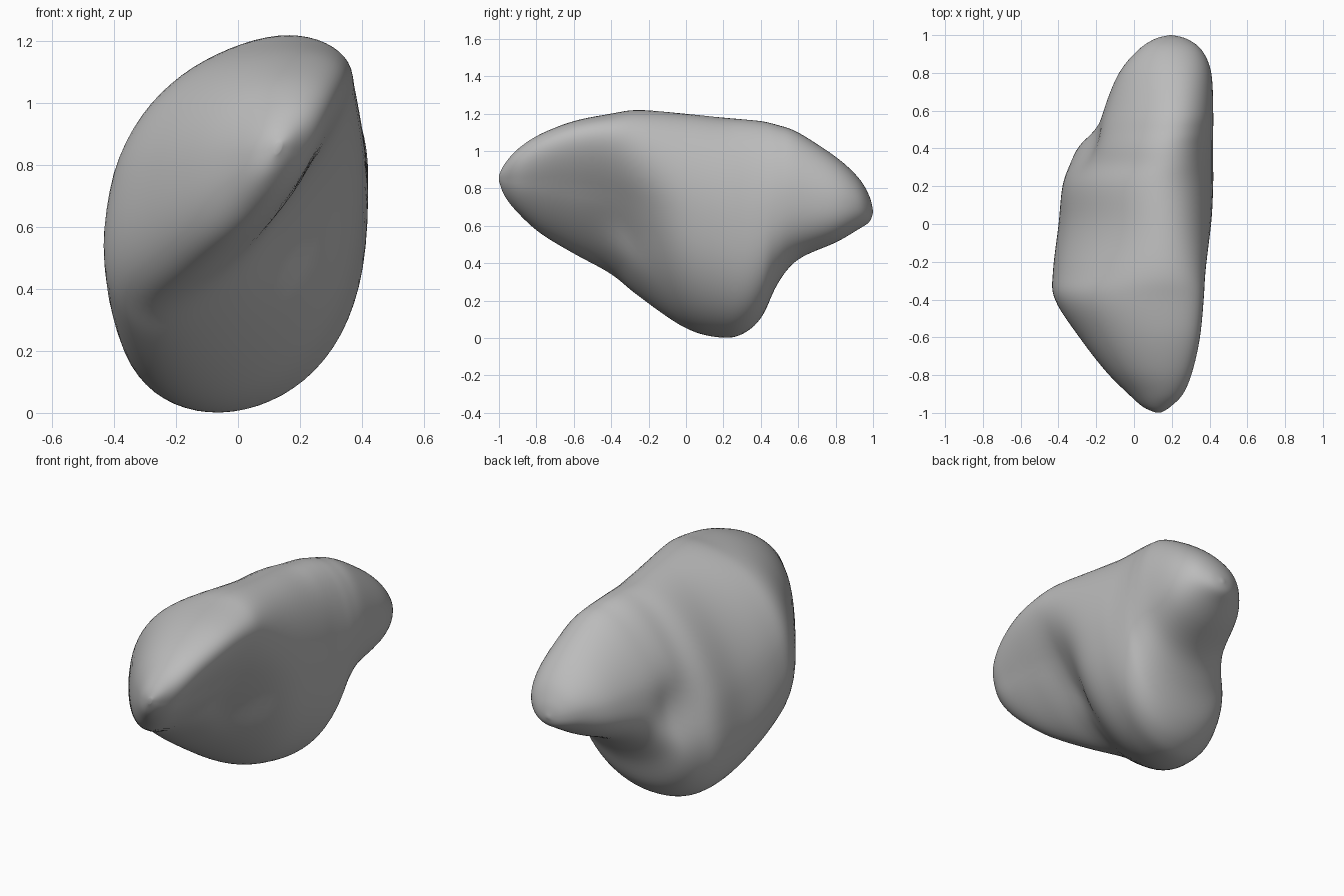
import bpy
import bmesh
import math

default_cube = bpy.data.objects.get("Cube")
if default_cube:
    bpy.data.objects.remove(default_cube, do_unlink=True)

# One plain stone colour
stone_grey = bpy.data.materials.new("stone_grey")
stone_grey.use_nodes = True
colour = (0.5, 0.5, 0.5, 1)
stone_grey.diffuse_color = colour
stone_grey.node_tree.nodes["Principled BSDF"].inputs["Base Color"].default_value = colour

# Cross-sections along the length:
# y, left, right, bottom, top, lean in degrees, fullness of the upper left shoulder
SECTIONS = [
    (-1, .12, .14, .84, .87, 40, .2),
    (-.97, .05, .19, .76, .93, 42, .2),
    (-.9, -.03, .26, .67, 1.01, 46, .2),
    (-.78, -.15, .31, .56, 1.09, 52, .28),
    (-.6, -.29, .35, .45, 1.16, 56, .3),
    (-.4, -.42, .37, .34, 1.2, 56, .28),
    (-.25, -.43, .38, .22, 1.22, 50, .15),
    (0, -.4, .41, .05, 1.2, 35, -.1),
    (.2, -.38, .42, 0, 1.18, 27, -.2),
    (.32, -.34, .42, .03, 1.17, 25, -.4),
    (.41, -.3, .42, .12, 1.16, 23, -.5),
    (.49, -.24, .42, .29, 1.14, 21, -.6),
    (.6, -.17, .42, .42, 1.1, 18, -.7),
    (.8, -.08, .41, .51, .97, 10, -1),
    (.92, .02, .36, .58, .86, 4, -1),
    (.98, .11, .28, .62, .76, 0, 0),
    (1, .19, .2, .67, .68, 0, 0),
]
SEGMENTS = 64
STEPS = 6


def catmull_rom(before, start, end, after, t):
    """Smooth blend between two neighbouring values."""
    return start + 0.5 * t * (
        end - before
        + t * (2 * before - 5 * start + 4 * end - after
               + t * (3 * (start - end) + after - before))
    )


def ring_points(section):
    """Leaning oval that fits the given bounds, fuller along the bottom."""
    y, left, right, bottom, top, lean, shoulder = section
    points = []
    for i in range(SEGMENTS):
        angle = math.tau * i / SEGMENTS
        shift = math.radians(lean) * (0.6 - shoulder * math.cos(angle - 0.75 * math.pi))
        height = math.sin(angle + shift)
        if height < 0:
            height = -(-height) ** 0.87
        x = (left + right) / 2 + (right - left) / 2 * math.cos(angle)
        z = (bottom + top) / 2 + (top - bottom) / 2 * height
        points.append((x, y, z))
    return points


def smooth_sections(sections):
    """Add in-between sections for a flowing surface."""
    last = len(sections) - 1
    for i in range(last):
        around = [sections[min(max(i + k, 0), last)] for k in (-1, 0, 1, 2)]
        for step in range(STEPS):
            yield [catmull_rom(*values, step / STEPS) for values in zip(*around)]
    yield sections[last]


def press_hollow(bm, side, y, z, length, height, depth):
    """Press a soft dent into one flank; side is 1 for left, -1 for right."""
    for vert in bm.verts:
        outward = vert.co.x * side
        if outward > 0:
            dent = math.exp(-((vert.co.y - y) / length) ** 2 - ((vert.co.z - z) / height) ** 2)
            vert.co.x -= side * depth * dent * min(1, outward / 0.15)


# Loft the rock body through all the sections
bm = bmesh.new()
rings = [[bm.verts.new(p) for p in ring_points(s)] for s in smooth_sections(SECTIONS)]
for ring, following in zip(rings, rings[1:]):
    for i in range(SEGMENTS):
        j = (i + 1) % SEGMENTS
        bm.faces.new((ring[i], ring[j], following[j], following[i]))
bm.faces.new(rings[0])
bm.faces.new(rings[-1])

# Hollow under the rear lobe, and hollow between the front lobe and the belly
press_hollow(bm, -1, 0.42, 0.62, 0.13, 0.15, 0.06)
press_hollow(bm, 1, -0.28, 0.58, 0.16, 0.2, 0.05)

bmesh.ops.recalc_face_normals(bm, faces=bm.faces)
mesh = bpy.data.meshes.new("rock_body")
bm.to_mesh(mesh)
bm.free()
mesh.materials.append(stone_grey)
rock = bpy.data.objects.new("rock_body", mesh)
bpy.context.collection.objects.link(rock)

# Even out the surface and shade it smooth
relax = rock.modifiers.new("relax", "SMOOTH")
relax.factor = 0.5
relax.iterations = 4
bpy.context.view_layer.objects.active = rock
rock.select_set(True)
bpy.ops.object.shade_smooth_by_angle(angle=math.radians(60))
